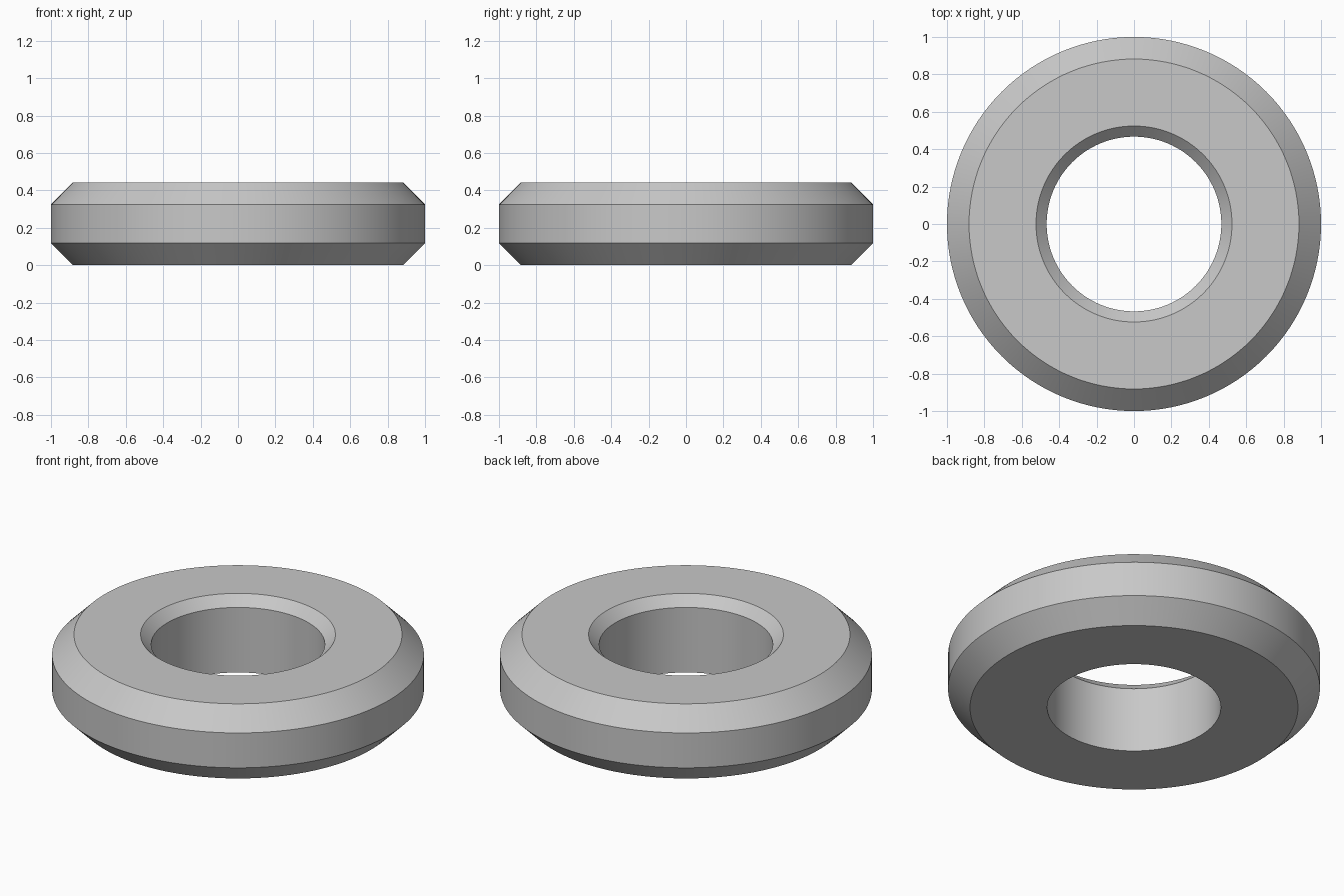
import bpy
import bmesh
import math

cube = bpy.data.objects.get("Cube")
if cube:
    bpy.data.objects.remove(cube, do_unlink=True)

SEGMENTS = 128
HEIGHT = 0.443
OUTER, BORE = 1.0, 0.467
RIM_CHAMFER, BORE_CHAMFER = 0.118, 0.057

# Plain grey metal
metal = bpy.data.materials.new("grey_metal")
metal.use_nodes = True
color = (0.58, 0.58, 0.58, 1)
metal.diffuse_color = color
metal.node_tree.nodes["Principled BSDF"].inputs["Base Color"].default_value = color

# Ring section: both rim edges chamfered, bore chamfered at the top only
profile = [
    (BORE, 0),
    (OUTER - RIM_CHAMFER, 0),
    (OUTER, RIM_CHAMFER),
    (OUTER, HEIGHT - RIM_CHAMFER),
    (OUTER - RIM_CHAMFER, HEIGHT),
    (BORE + BORE_CHAMFER, HEIGHT),
    (BORE, HEIGHT - BORE_CHAMFER),
]

# Revolve the closed section around z
bm = bmesh.new()
verts = [bm.verts.new((r, 0, z)) for r, z in profile]
edges = [bm.edges.new((v, verts[(i + 1) % len(verts)])) for i, v in enumerate(verts)]
bmesh.ops.spin(bm, geom=verts + edges, cent=(0, 0, 0), axis=(0, 0, 1),
               angle=math.tau, steps=SEGMENTS)
bmesh.ops.remove_doubles(bm, verts=bm.verts[:], dist=0.0001)
bmesh.ops.recalc_face_normals(bm, faces=bm.faces[:])

mesh = bpy.data.meshes.new("chamfered_ring")
bm.to_mesh(mesh)
bm.free()
mesh.materials.append(metal)
ring = bpy.data.objects.new("chamfered_ring", mesh)
bpy.context.collection.objects.link(ring)

# Smooth around the ring, sharp at the chamfer edges
bpy.ops.object.select_all(action="DESELECT")
ring.select_set(True)
bpy.context.view_layer.objects.active = ring
bpy.ops.object.shade_smooth_by_angle(angle=math.radians(30))
